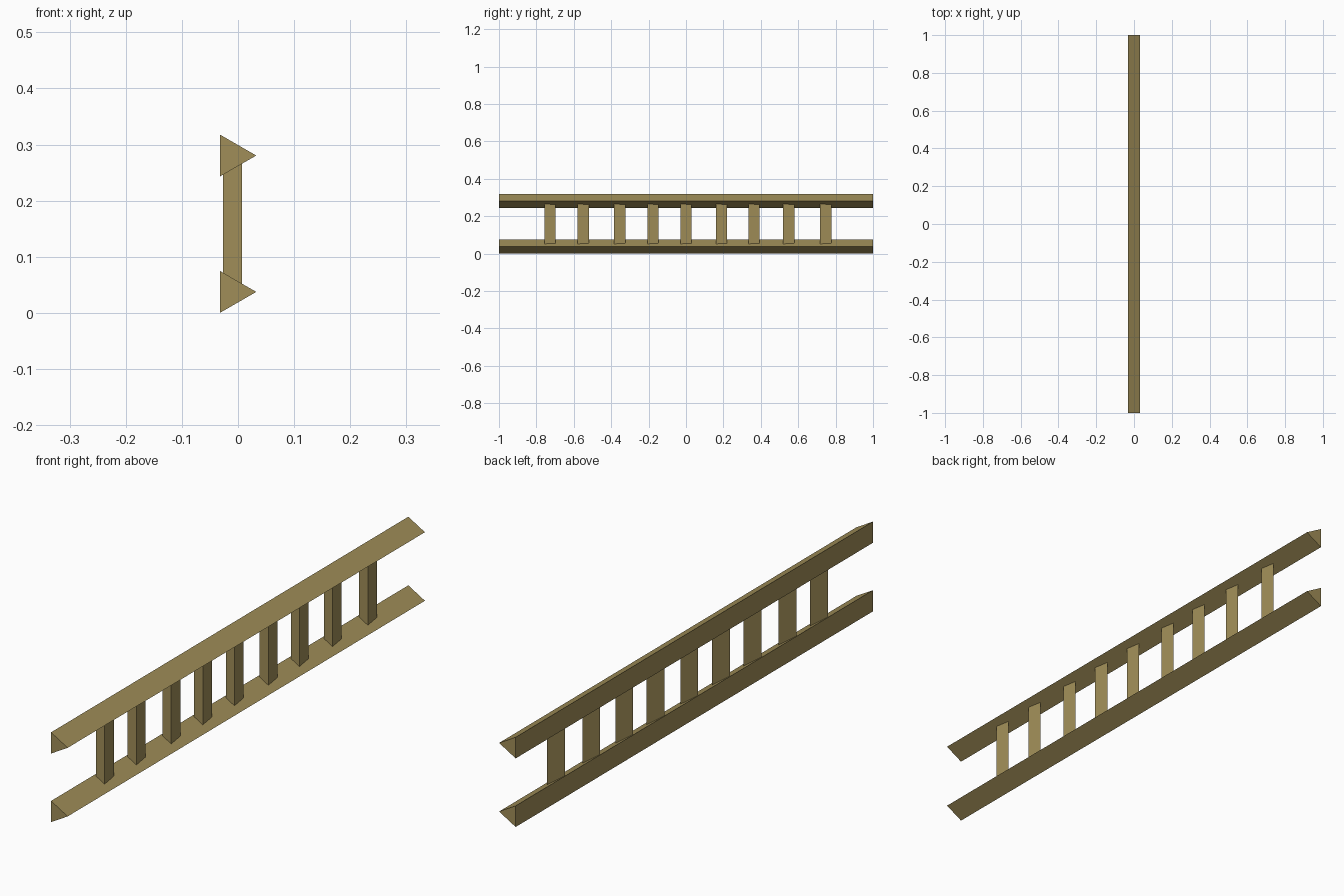
import bpy, bmesh
from mathutils import Vector

if "Cube" in bpy.data.objects:
    bpy.data.objects.remove(bpy.data.objects["Cube"])

wood = bpy.data.materials.new("ochre wood")
wood.diffuse_color = (0.352, 0.27, 0.098, 1)
wood.use_nodes = True
wood.node_tree.nodes["Principled BSDF"].inputs["Base Color"].default_value = wood.diffuse_color


def prism(name, outline, direction):
    """Extrude a closed outline of 3D points along a direction."""
    bm = bmesh.new()
    base = bm.faces.new([bm.verts.new(p) for p in outline])
    ext = bmesh.ops.extrude_face_region(bm, geom=[base], use_keep_orig=True)
    top = [v for v in ext["geom"] if isinstance(v, bmesh.types.BMVert)]
    bmesh.ops.translate(bm, verts=top, vec=Vector(direction))
    bmesh.ops.recalc_face_normals(bm, faces=bm.faces)
    mesh = bpy.data.meshes.new(name)
    bm.to_mesh(mesh)
    bm.free()
    mesh.materials.append(wood)
    obj = bpy.data.objects.new(name, mesh)
    bpy.context.collection.objects.link(obj)
    return obj


# Triangular rails, running front to back
X, SIDE = 0.0325, 0.075
for name, z in (("lower_rail", 0.0), ("upper_rail", 0.243)):
    prism(name, [(-X, -1, z), (X, -1, z + SIDE / 2), (-X, -1, z + SIDE)], (0, 2, 0))

# Split-wood triangular posts, with ends buried in the rails
POST_Y = (-0.727, -0.549, -0.354, -0.177, 0.0, 0.19, 0.364, 0.549, 0.747)
for i, y in enumerate(POST_Y):
    prism(f"post_{i + 1}",
          [(-0.027, y - 0.03, 0.045), (0.007, y - 0.03, 0.045), (0.001, y + 0.03, 0.045)],
          (0, 0, 0.228))
